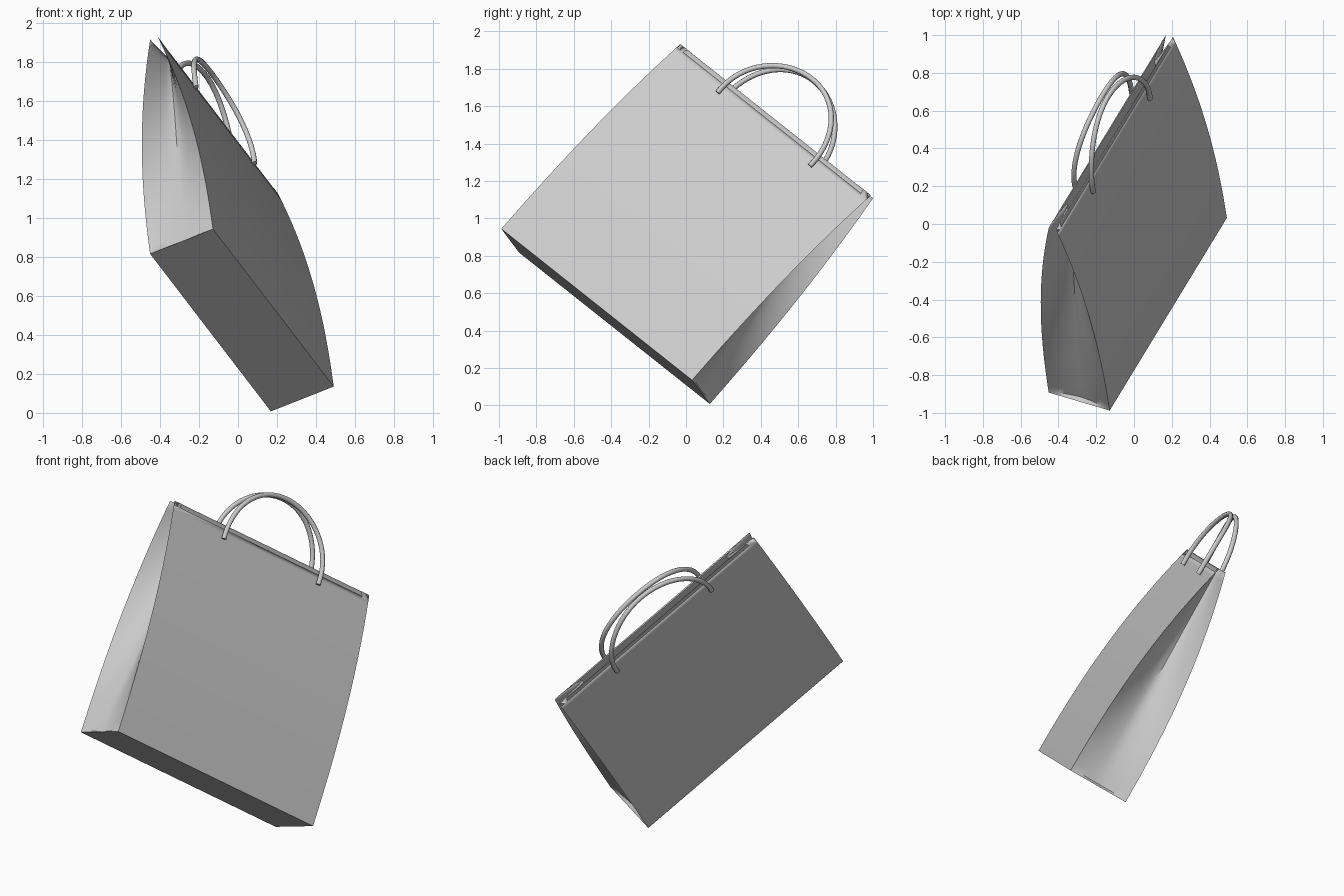
import bpy, bmesh, math
from mathutils import Vector

if "Cube" in bpy.data.objects:
    bpy.data.objects.remove(bpy.data.objects["Cube"])

# Tilted frame of the bag: u along its width, v up its height, w through its depth
u = Vector((0.430, 0.707, -0.561)).normalized()
v = Vector((-0.107, 0.647, 0.755))
v = (v - u * v.dot(u)).normalized()
w = u.cross(v)
origin = Vector((0.02, -0.43, 0.476))      # centre of the base
HALF_L, HALF_D, HEIGHT = 0.721, 0.18, 1.395
ROWS, FOLD = 28, 12


def place(a, h, d):
    return origin + u * a + v * h + w * d


def half_depth(s):
    return HALF_D - (HALF_D - 0.021) * s ** 2.3


def ring(h):
    """One closed outline of the bag at height h, with both ends folded in."""
    s = h / HEIGHT
    d = half_depth(s)
    fold = 0.0 if h == 0 else 0.022 + 0.9 * math.sqrt(max(HALF_D ** 2 - d * d, 0))
    pts = []
    for side in (1, -1):
        for i in range(FOLD + 1):
            t = 1 - 2 * i / FOLD
            inset = fold * (1 - abs(t) ** 1.5)
            pts.append(place(side * (HALF_L - inset), h, side * t * d))
    return pts


def smooth(obj, angle):
    bpy.ops.object.select_all(action='DESELECT')
    obj.select_set(True)
    bpy.context.view_layer.objects.active = obj
    bpy.ops.object.shade_smooth_by_angle(angle=math.radians(angle))


# Bag body: stacked outlines, closed at the base and open at the top
bm = bmesh.new()
heights = [0, 0.012] + [HEIGHT * i / ROWS for i in range(1, ROWS + 1)]
rows = [[bm.verts.new(p) for p in ring(h)] for h in heights]
n = len(rows[0])
for low, high in zip(rows, rows[1:]):
    for i in range(n):
        j = (i + 1) % n
        bm.faces.new((low[i], low[j], high[j], high[i]))
bm.faces.new(rows[0])
bmesh.ops.recalc_face_normals(bm, faces=bm.faces)
# open shell: make sure the base points away from the bag
bm.faces.ensure_lookup_table()
bm.normal_update()
if bm.faces[-1].normal.dot(v) > 0:
    bmesh.ops.reverse_faces(bm, faces=bm.faces)
mesh = bpy.data.meshes.new("bag_body")
bm.to_mesh(mesh)
bm.free()
body = bpy.data.objects.new("bag_body", mesh)
bpy.context.collection.objects.link(body)
paper = body.modifiers.new("paper_thickness", 'SOLIDIFY')
paper.thickness = 0.005
paper.offset = -1
smooth(body, 35)

# Cord handles: arcs fixed outside each panel, leaning together at the top
for name, side in (("front_handle", 1), ("back_handle", -1)):
    curve = bpy.data.curves.new(name, 'CURVE')
    curve.dimensions = '3D'
    curve.bevel_depth = 0.014
    curve.bevel_resolution = 3
    curve.use_fill_caps = True
    spline = curve.splines.new('POLY')
    count = 40
    spline.points.add(count)
    for i, p in enumerate(spline.points):
        a = -0.08 + (math.pi + 0.16) * i / count
        lean = 0.054 - 0.038 * max(math.sin(a), 0) ** 2
        pos = place(0.35 * math.cos(a), 1.34 + 0.35 * math.sin(a), side * lean)
        p.co = (*pos, 1)
    handle = bpy.data.objects.new(name, curve)
    bpy.context.collection.objects.link(handle)
    bpy.ops.object.select_all(action='DESELECT')
    handle.select_set(True)
    bpy.context.view_layer.objects.active = handle
    bpy.ops.object.convert(target='MESH')
    smooth(bpy.context.object, 40)
